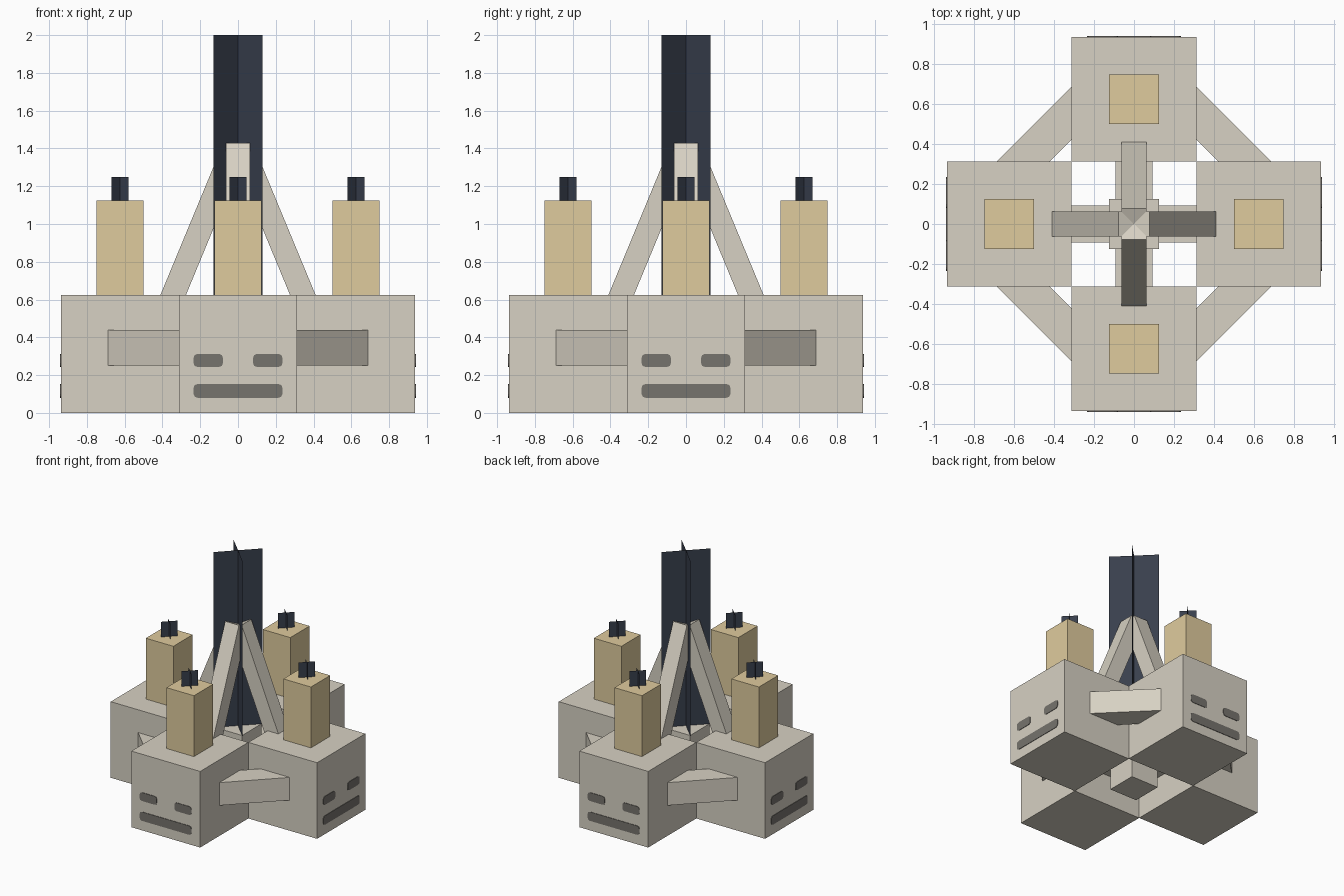
import bpy, bmesh, math
from mathutils import Matrix, Vector

cube = bpy.data.objects.get("Cube")
if cube:
    bpy.data.objects.remove(cube, do_unlink=True)


def material(name, rgb):
    lin = [((c / 255 + 0.055) / 1.055) ** 2.4 for c in rgb] + [1.0]
    m = bpy.data.materials.new(name)
    m.use_nodes = True
    m.diffuse_color = lin
    bsdf = m.node_tree.nodes["Principled BSDF"]
    bsdf.inputs["Base Color"].default_value = lin
    bsdf.inputs["Roughness"].default_value = 0.9
    return m


BONE = material("bone", (215, 209, 195))
WAX = material("wax", (223, 203, 157))
SHADE = material("face_grey", (118, 115, 109))
IRON = material("dark_iron", (56, 63, 77))


def finish(name, bm, mat, xf):
    bm.transform(xf)
    me = bpy.data.meshes.new(name)
    bm.to_mesh(me)
    bm.free()
    me.materials.append(mat)
    ob = bpy.data.objects.new(name, me)
    bpy.context.collection.objects.link(ob)
    return ob


def box(name, center, size, mat, turn=Matrix(), tilt=Matrix()):
    bm = bmesh.new()
    bmesh.ops.create_cube(bm, size=1)
    xf = turn @ Matrix.Translation(center) @ tilt @ Matrix.Diagonal((*size, 1))
    return finish(name, bm, mat, xf)


def crossed_planes(name, base, width, height, mat, turn=Matrix()):
    """Two upright sheets crossing on the diagonals."""
    bm = bmesh.new()
    for a in (45, 135):
        c, s = (f(math.radians(a)) * width / 2 for f in (math.cos, math.sin))
        bm.faces.new([bm.verts.new(p) for p in
                      ((-c, -s, 0), (c, s, 0), (c, s, height), (-c, -s, height))])
    return finish(name, bm, mat, turn @ Matrix.Translation(base))


def plate(name, x0, x1, z0, z1, y, mat, turn, thick=0.004):
    """Thin plate with clipped corners on a front-facing surface."""
    r = 0.02
    pts = []
    for cx, cz, start in ((x1 - r, z1 - r, 0), (x0 + r, z1 - r, 90),
                          (x0 + r, z0 + r, 180), (x1 - r, z0 + r, 270)):
        for step in (0, 45, 90):
            a = math.radians(start + step)
            pts.append((cx + r * math.cos(a), y, cz + r * math.sin(a)))
    bm = bmesh.new()
    face = bm.faces.new([bm.verts.new(p) for p in pts])
    ext = bmesh.ops.extrude_face_region(bm, geom=[face])
    verts = [v for v in ext["geom"] if isinstance(v, bmesh.types.BMVert)]
    bmesh.ops.translate(bm, verts=verts, vec=(0, -thick, 0))
    bmesh.ops.recalc_face_normals(bm, faces=bm.faces)
    return finish(name, bm, mat, turn)


S = 0.625                       # skull edge length
LEAN = math.radians(22.5)
along = Vector((0, math.sin(LEAN), math.cos(LEAN)))
inward = Vector((0, math.cos(LEAN), -math.sin(LEAN)))

for i, side in enumerate(("front", "left", "back", "right")):
    turn = Matrix.Rotation(math.radians(90 * i), 4, "Z")

    # Skull with its face
    box(side + "_skull", (0, -S, S / 2), (S, S, S), BONE, turn)
    for tag, x0, x1 in (("a", -0.235, -0.08), ("b", 0.08, 0.235)):
        plate(f"{side}_eye_{tag}", x0, x1, 0.243, 0.312, -0.9375, SHADE, turn)
    plate(side + "_mouth", -0.235, 0.235, 0.08, 0.153, -0.9375, SHADE, turn)

    # Candle and wick
    box(side + "_candle", (0, -S, 0.875), (0.25, 0.25, 0.5), WAX, turn)
    crossed_planes(side + "_wick", (0, -S, 1.125), 0.125, 0.125, IRON, turn)

    # Leaning strut up to the chain
    top = Vector((0, -0.077, 1.43))
    box(side + "_strut", top + inward * 0.0625 - along * 0.4375,
        (0.125, 0.125, 0.875), BONE, turn, Matrix.Rotation(-LEAN, 4, "X"))

    # Arm from the hub to the skull
    box(side + "_arm", (0, -0.22, 0.344), (0.1875, 0.2, 0.1875), BONE, turn)

    # Diagonal brace to the neighbouring skull
    box(side + "_brace", (0.434, -0.434, 0.344), (0.53, 0.1875, 0.1875), BONE,
        turn, Matrix.Rotation(math.radians(45), 4, "Z"))

# Hub and hanging chain
box("hub", (0, 0, 0.28), (0.25, 0.25, 0.56), BONE)
crossed_planes("chain", (0, 0, 0.56), 0.37, 1.44, IRON)
